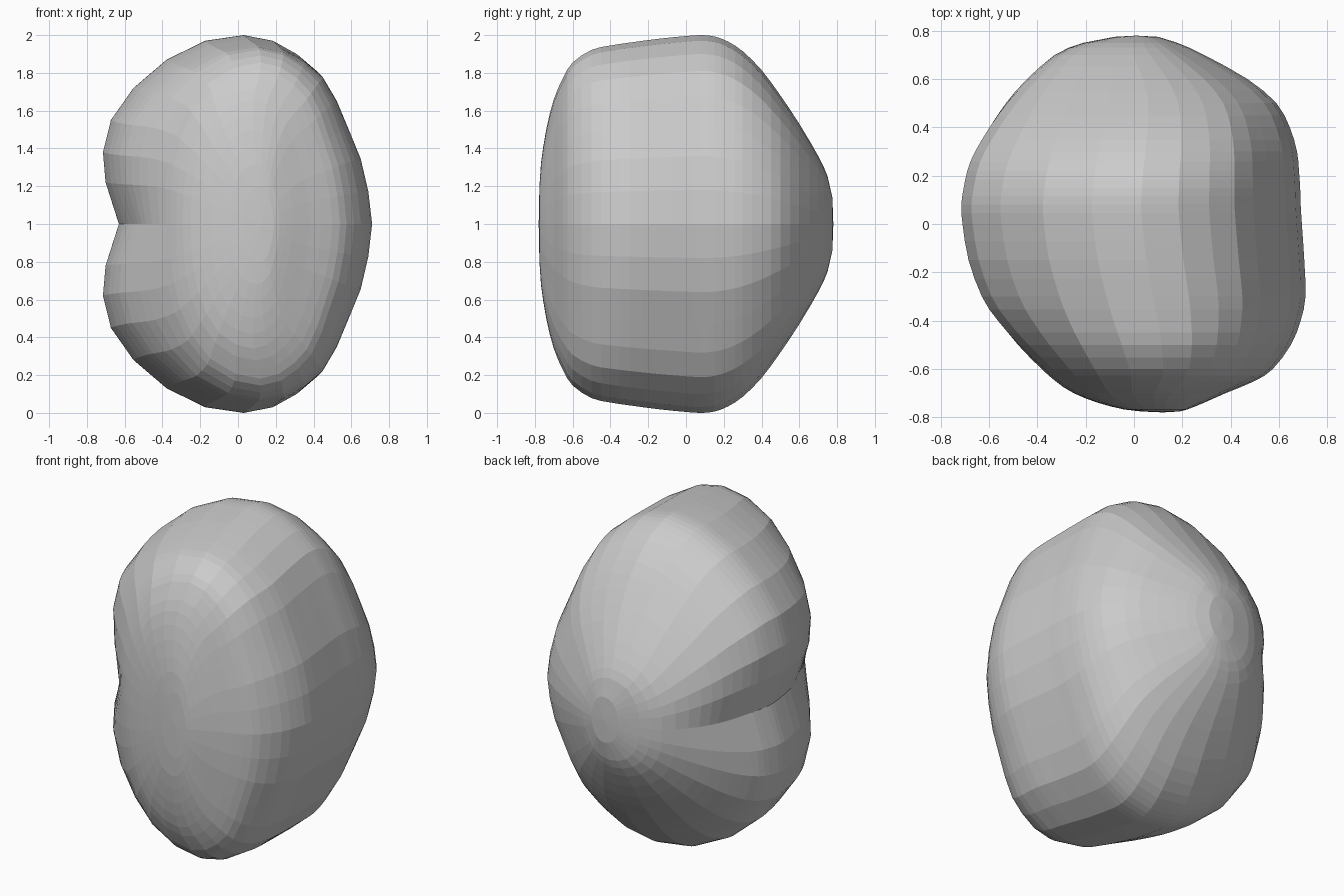
import bpy, bmesh
from mathutils import Vector

if "Cube" in bpy.data.objects:
    bpy.data.objects.remove(bpy.data.objects["Cube"])

# Stations along depth: y, left x, right x, half height
STATIONS = [
    (-.776, .03, .19, .20), (-.768, -.04, .22, .32), (-.74, -.15, .29, .50),
    (-.70, -.25, .38, .66), (-.65, -.33, .50, .775), (-.60, -.39, .575, .855),
    (-.50, -.49, .65, .922), (-.40, -.57, .69, .945), (-.30, -.63, .71, .96),
    (-.15, -.685, .705, .98), (0, -.71, .695, .995), (.08, -.715, .69, 1.0),
    (.15, -.705, .688, .993), (.22, -.69, .683, .967), (.30, -.66, .675, .915),
    (.40, -.607, .645, .815), (.50, -.54, .59, .68), (.60, -.45, .47, .53),
    (.70, -.33, .29, .36), (.75, -.21, .18, .25), (.775, -.08, .10, .14),
]
# Upper half of the kidney section: across, up (mirrored below)
SECTION = [
    (1, 0), (.97, .18), (.91, .36), (.81, .53), (.72, .68), (.61, .81),
    (.46, .90), (.28, .97), (.06, 1), (-.23, .97), (-.52, .87),
    (-.77, .72), (-.94, .55), (-1, .38), (-.98, .22), (-.88, 0),
]


def refine(rows):
    """Insert one smooth in-between station per gap."""
    rows = [Vector(r) for r in rows]
    out = [rows[0]]
    for i in range(len(rows) - 1):
        a, b = rows[i], rows[i + 1]
        if 0 < i < len(rows) - 2:
            mid = (a + b) * .5625 - (rows[i - 1] + rows[i + 2]) * .0625
        else:
            mid = (a + b) * .5
        out += [mid, b]
    return out


def ring_points(y, left, right, height):
    """Kidney section whose side groove fades out toward both ends."""
    groove = max(0, min(1, (y + .68) / .35, (.72 - y) / .45))
    full = SECTION + [(u, -v) for u, v in SECTION[-2:0:-1]]
    mid, half = (left + right) / 2, (right - left) / 2
    pts = []
    for u, v in full:
        if u < -.5:
            plain = -(1 - abs(v) ** 2.4) ** .5
            u = plain + (u - plain) * groove
        pts.append((mid + half * u, y, 1 + height * v))
    return pts


# Body: loft through all stations, closed with a fan at each pole
bm = bmesh.new()
rings = [[bm.verts.new(p) for p in ring_points(*s)] for s in refine(STATIONS)]
n = len(rings[0])
for a, b in zip(rings, rings[1:]):
    for i in range(n):
        j = (i + 1) % n
        bm.faces.new((a[i], a[j], b[j], b[i]))
for ring, pole in ((rings[0], (.12, -.78, 1)), (rings[-1], (.01, .78, 1))):
    tip = bm.verts.new(pole)
    for i in range(n):
        bm.faces.new((ring[i], ring[(i + 1) % n], tip))
bmesh.ops.recalc_face_normals(bm, faces=bm.faces)
mesh = bpy.data.meshes.new("bean_body")
bm.to_mesh(mesh)
bm.free()
body = bpy.data.objects.new("bean_body", mesh)
bpy.context.collection.objects.link(body)
